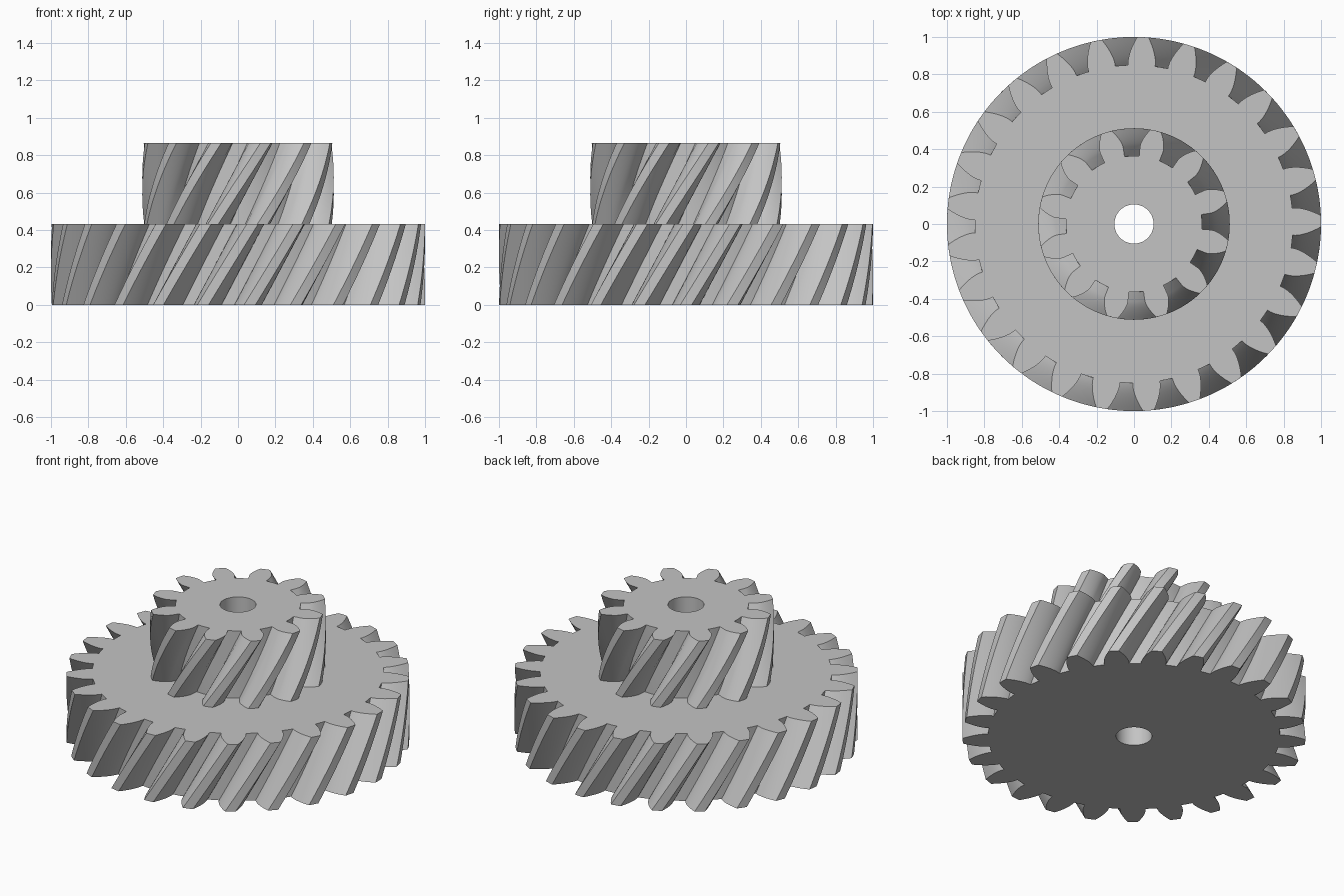
import bpy, bmesh, math
from math import radians, tan, cos, sin, acos, pi

cube = bpy.data.objects.get("Cube")
if cube:
    bpy.data.objects.remove(cube, do_unlink=True)

MODULE = 0.075
HELIX = radians(30)
PRESSURE = math.atan(tan(radians(20)) / cos(HELIX))
BORE = 0.105
LAYERS = 14

# Single plain metal colour
grey = bpy.data.materials.new("machined_grey")
grey.use_nodes = True
colour = (0.55, 0.55, 0.55, 1)
grey.diffuse_color = colour
grey.node_tree.nodes["Principled BSDF"].inputs["Base Color"].default_value = colour


def inv(a):
    return tan(a) - a


def gear_profile(teeth, root, tip):
    """Polar outline (radius, angle) of a full involute gear."""
    pitch_r = MODULE * teeth / 2
    base = pitch_r * cos(PRESSURE)
    steps = 7
    flank = []
    for i in range(steps):
        r = base + (tip - base) * i / (steps - 1)
        half = pi / (2 * teeth) + inv(PRESSURE) - inv(acos(min(1, base / r)))
        flank.append((r, half))
    flank.insert(0, (root, flank[0][1]))
    tooth = [(r, -a) for r, a in flank]
    tooth += [(tip, 0)]
    tooth += [(r, a) for r, a in reversed(flank)]
    tooth += [(root, pi / teeth)]
    pitch = 2 * pi / teeth
    return [(r, a + k * pitch) for k in range(teeth) for r, a in tooth]


def make_gear(name, teeth, root, tip, z0, z1, phase):
    bm = bmesh.new()
    twist = (z1 - z0) * tan(HELIX) / (MODULE * teeth / 2)

    def ring(points, z, turn):
        return [bm.verts.new((r * cos(a + turn), r * sin(a + turn), z)) for r, a in points]

    def skin(rings):
        for lo, hi in zip(rings, rings[1:]):
            n = len(lo)
            for i in range(n):
                j = (i + 1) % n
                bm.faces.new((lo[i], lo[j], hi[j], hi[i]))

    # Twisted toothed wall and straight bore wall
    outline = gear_profile(teeth, root, tip)
    wall = [ring(outline, z0 + (z1 - z0) * t / LAYERS, phase + twist * t / LAYERS)
            for t in range(LAYERS + 1)]
    circle = [(BORE, 2 * pi * i / 48) for i in range(48)]
    bore = [ring(circle, z, 0) for z in (z0, z1)]
    skin(wall)
    skin(bore)

    # Flat end faces with the bore left open
    for end in (0, -1):
        edges = [bm.edges.get((loop[i - 1], loop[i]))
                 for loop in (wall[end], bore[end]) for i in range(len(loop))]
        bmesh.ops.triangle_fill(bm, edges=edges, use_beauty=True, normal=(0, 0, 1))
    bmesh.ops.recalc_face_normals(bm, faces=bm.faces[:])

    mesh = bpy.data.meshes.new(name)
    bm.to_mesh(mesh)
    bm.free()
    mesh.materials.append(grey)
    obj = bpy.data.objects.new(name, mesh)
    bpy.context.collection.objects.link(obj)
    bpy.ops.object.select_all(action='DESELECT')
    obj.select_set(True)
    bpy.context.view_layer.objects.active = obj
    bpy.ops.object.shade_smooth_by_angle(angle=radians(30))
    return obj


# Wide lower gear, then the narrow pinion half a tooth out of phase
make_gear("large_helical_gear", 25, 0.85, 1.0, 0, 0.433, 0)
make_gear("small_helical_gear", 12, 0.364, 0.512, 0.433, 0.866, pi / 12)
